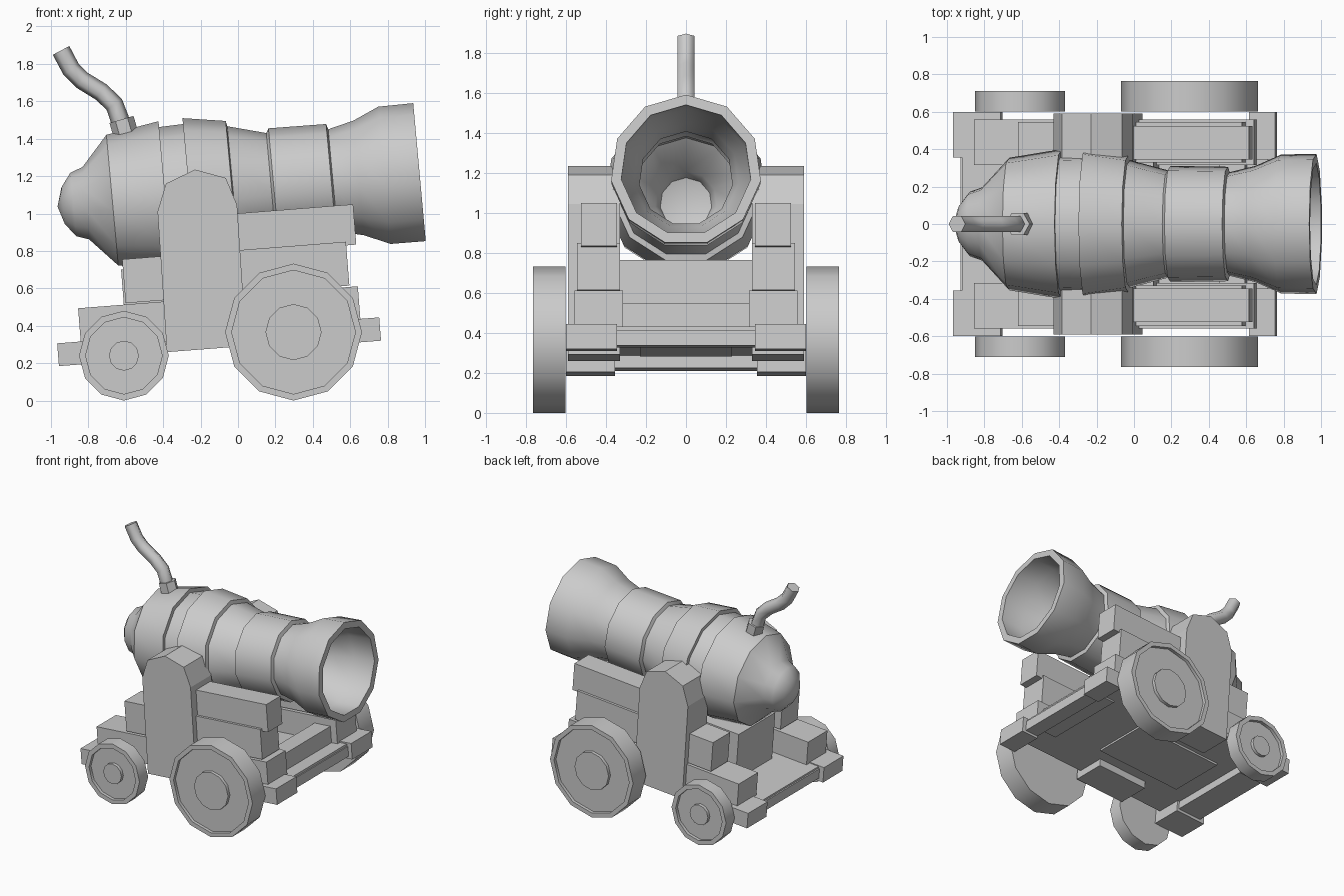
import bpy, bmesh
from math import sin, cos, pi, radians
from mathutils import Vector, Matrix

if "Cube" in bpy.data.objects:
    bpy.data.objects.remove(bpy.data.objects["Cube"])

TILT = radians(4.5)


def finish(name, bm, mirror=False, smooth=0):
    bmesh.ops.remove_doubles(bm, verts=bm.verts, dist=1e-4)
    bmesh.ops.recalc_face_normals(bm, faces=bm.faces)
    me = bpy.data.meshes.new(name)
    bm.to_mesh(me)
    bm.free()
    ob = bpy.data.objects.new(name, me)
    bpy.context.collection.objects.link(ob)
    if smooth:
        bpy.ops.object.select_all(action='DESELECT')
        bpy.context.view_layer.objects.active = ob
        ob.select_set(True)
        bpy.ops.object.shade_smooth_by_angle(angle=radians(smooth))
    if mirror:
        m = ob.modifiers.new("Mirror", 'MIRROR')
        m.use_axis = (False, True, False)
    return ob


def frame(origin, axis, start):
    """Matrix with local z along axis and local x along start."""
    z, x = Vector(axis).normalized(), Vector(start).normalized()
    m = Matrix((x, z.cross(x), z)).transposed().to_4x4()
    m.translation = Vector(origin)
    return m


def loft(name, rings, smooth=38, mirror=False):
    bm = bmesh.new()
    vs = [[bm.verts.new(p) for p in ring] for ring in rings]
    n = len(vs[0])
    for a, b in zip(vs, vs[1:]):
        for i in range(n):
            j = (i + 1) % n
            bm.faces.new((a[i], a[j], b[j], b[i]))
    for ring in (vs[0], vs[-1]):
        if (ring[0].co - ring[1].co).length > 1e-3:
            bm.faces.new(ring)
    return finish(name, bm, mirror, smooth)


def circle(m, r, n, h=0):
    return [m @ Vector((r * cos(2 * pi * i / n), r * sin(2 * pi * i / n), h)) for i in range(n)]


def lathe(name, profile, n, m, **kw):
    return loft(name, [circle(m, r, n, h) for h, r in profile], **kw)


def slab(name, outline, y0, y1, mirror=True):
    """Extrude an x-z outline between two y values."""
    bm = bmesh.new()
    a = [bm.verts.new((x, y0, z)) for x, z in outline]
    b = [bm.verts.new((x, y1, z)) for x, z in outline]
    bm.faces.new(a)
    bm.faces.new(b)
    for i in range(len(a)):
        j = (i + 1) % len(a)
        bm.faces.new((a[i], a[j], b[j], b[i]))
    return finish(name, bm, mirror)


def beam(name, cx, cz, length, height, y0, y1, mirror=True):
    c, s = cos(TILT), sin(TILT)
    pts = []
    for u, v in ((-.5, -.5), (.5, -.5), (.5, .5), (-.5, .5)):
        u, v = u * length, v * height
        pts.append((cx + u * c - v * s, cz + u * s + v * c))
    return slab(name, pts, y0, y1, mirror)


# Barrel: outer stepped profile, then the hollow bore
outer = [(-.965, 0), (-.935, .1), (-.88, .174), (-.813, .198), (-.67, .358), (-.386, .405),
         (-.386, .374), (-.257, .378), (-.257, .41), (-.028, .374), (-.022, .345),
         (.182, .29), (.196, .314), (.505, .309), (.514, .28), (.652, .314),
         (.791, .376), (.979, .378)]
bore = [(.979, .327), (.8, .322), (.66, .265), (.52, .235), (.5, .258), (.21, .262),
        (.18, .242), (-.02, .295), (-.05, .325), (-.25, .355), (-.26, .325), (-.39, .325),
        (-.65, .31), (-.79, .155), (-.87, .13), (-.91, 0)]
t = radians(5.2)
lathe("barrel", outer + bore, 11, frame((-.004, 0, 1.125), (cos(t), 0, sin(t)), (-sin(t), 0, cos(t))))

# Fuse and its collar
lathe("fuse_collar", [(-.1, .067), (0, .067)], 6, frame((-.623, 0, 1.503), (-.28, 0, .96), (.96, 0, .28)))
path = [Vector((x, 0, z)) for x, z in ((-.62, 1.46), (-.634, 1.51), (-.662, 1.584), (-.732, 1.65),
                                       (-.833, 1.712), (-.892, 1.77), (-.946, 1.872))]
rings = []
for i, p in enumerate(path):
    d = (path[min(i + 1, len(path) - 1)] - path[max(i - 1, 0)]).normalized()
    rings.append(circle(frame(p, d, (d.z, 0, -d.x)), .05, 6))
loft("fuse", rings, smooth=65)

# Upright cheeks holding the barrel
slab("side_cheek", [(-.43, 1.01), (-.385, 1.16), (-.23, 1.235), (-.065, 1.19), (-.005, 1.045),
                    (.045, .292), (-.38, .259)], .33, .59)

# Stacked side beams
beam("lower_side_beam", -.1, .46, 1.5, .185, .315, .558)
beam("middle_side_beam", -.012, .685, 1.2, .235, .33, .545)
beam("upper_side_beam", .26, .913, .73, .216, .345, .525)

# Thin floor with end bars hanging below it, and corner blocks
beam("floor", -.1, .352, 1.64, .03, -.555, .555, False)
beam("front_floor_bar", .675, .371, .11, .078, -.36, .36, False)
beam("rear_floor_bar", -.825, .256, .2, .078, -.36, .36, False)
beam("front_corner_block", .69, .377, .14, .125, .345, .6)
beam("rear_corner_block", -.835, .255, .255, .122, .355, .6)

# Cross pieces under the barrel
beam("barrel_support", -.25, .52, .72, .42, -.23, .23, False)
beam("middle_crossbar", .06, .56, .12, .4, -.34, .34, False)
beam("front_crossbar", .53, .46, .14, .17, -.33, .33, False)

# Wheels with a raised rim and hub
for name, x, r, hub, w in (("front_wheel", .297, .366, .15, .162), ("rear_wheel", -.61, .24, .08, .108)):
    rim = r - .035
    prof = [(0, 0), (0, r), (w, r), (w, rim), (w - .025, rim), (w - .025, hub), (w, hub), (w, 0)]
    lathe(name, prof, 12, frame((x, .602, r), (0, 1, 0), (0, 0, 1)), mirror=True)
